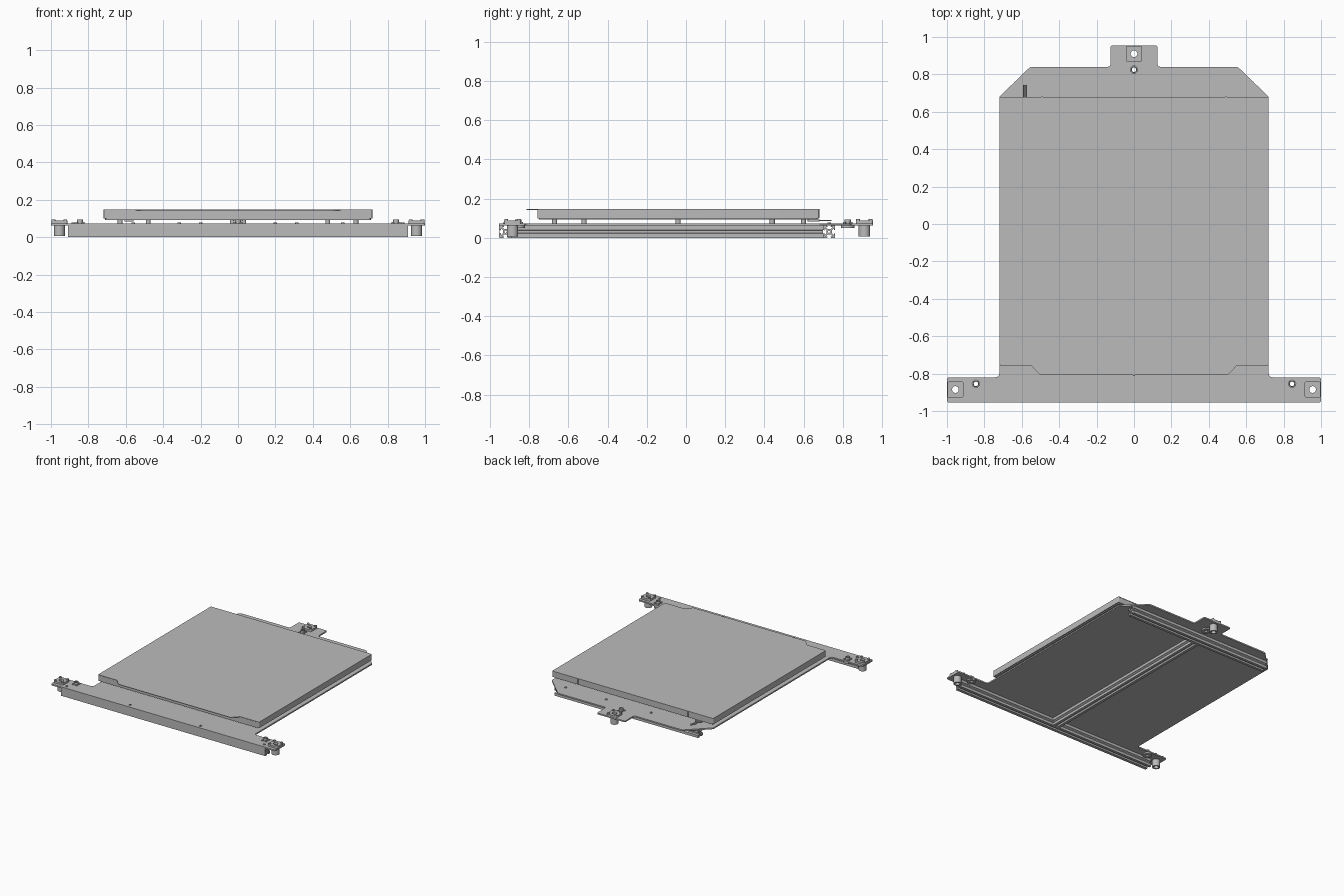
import bpy, math
from mathutils import Vector, Matrix

cube = bpy.data.objects.get("Cube")
if cube:
    bpy.data.objects.remove(cube, do_unlink=True)

grey = bpy.data.materials.new("plain grey")
grey.use_nodes = True
GREY = (0.5, 0.5, 0.5, 1)
grey.diffuse_color = GREY
grey.node_tree.nodes["Principled BSDF"].inputs["Base Color"].default_value = GREY


def circle(x, y, r, n=24):
    return [(x + r * math.cos(2 * math.pi * i / n), y + r * math.sin(2 * math.pi * i / n))
            for i in range(n)]


def rounded(corners, steps=5):
    """Outline from (x, y, radius) corners."""
    out = []
    for i, (x, y, r) in enumerate(corners):
        p = Vector((x, y))
        if r == 0:
            out.append((x, y))
            continue
        a = (Vector(corners[i - 1][:2]) - p).normalized()
        b = (Vector(corners[(i + 1) % len(corners)][:2]) - p).normalized()
        d = r / math.tan(a.angle(b) / 2)
        s, e = p + a * d, p + b * d
        for k in range(steps + 1):
            t = k / steps
            q = s * (1 - t) ** 2 + p * 2 * t * (1 - t) + e * t * t
            out.append((q.x, q.y))
    return out


def rect(x, y, w, d, r=0):
    return rounded([(x + sx * w / 2, y + sy * d / 2, r)
                    for sx, sy in ((-1, -1), (1, -1), (1, 1), (-1, 1))])


def prism(name, loops, z0, z1, matrix=None):
    """Outline with holes, raised from z0 to z1."""
    curve = bpy.data.curves.new(name, 'CURVE')
    curve.dimensions = '2D'
    curve.fill_mode = 'BOTH'
    curve.extrude = (z1 - z0) / 2
    for loop in loops:
        spline = curve.splines.new('POLY')
        spline.points.add(len(loop) - 1)
        for point, (x, y) in zip(spline.points, loop):
            point.co = (x, y, 0, 1)
        spline.use_cyclic_u = True
    obj = bpy.data.objects.new(name, curve)
    bpy.context.collection.objects.link(obj)
    obj.matrix_world = (matrix or Matrix()) @ Matrix.Translation((0, 0, (z0 + z1) / 2))
    curve.materials.append(grey)
    bpy.ops.object.select_all(action='DESELECT')
    obj.select_set(True)
    bpy.context.view_layer.objects.active = obj
    bpy.ops.object.convert(target='MESH')
    bpy.ops.object.shade_smooth_by_angle(angle=math.radians(35))
    return obj


def mirrored(points):
    return points + [(-x, y, r) for x, y, r in reversed(points)]


# Mounting points: outer pivots and the screw nuts beside them
pivots = [(-0.955, -0.885), (0.955, -0.885), (0, 0.91)]
nuts = [(-0.845, -0.855), (0.845, -0.855), (0, 0.825)]

# Carrier plate
outline = mirrored([(1, -0.955, 0.012), (1, -0.82, 0.012), (0.72, -0.82, 0.025),
                    (0.72, 0.68, 0.01), (0.555, 0.84, 0.03), (0.125, 0.84, 0.02),
                    (0.125, 0.955, 0.012)])
prism("carrier_plate", [rounded(outline)] + [circle(x, y, 0.02) for x, y in pivots + nuts],
      0.062, 0.073)

# Slotted rails
H = 0.031
slot = [(H, -H), (H, -0.01), (0.024, -0.007), (0.024, -0.017), (0.014, -0.008),
        (0.014, 0.008), (0.024, 0.017), (0.024, 0.007), (H, 0.01)]
profile = []
for k in range(4):
    c, s = round(math.cos(k * math.pi / 2)), round(math.sin(k * math.pi / 2))
    profile += [(x * c - y * s, x * s + y * c) for x, y in slot]
section = [profile, circle(0, 0, 0.006, 12)]
along_x = Matrix.Rotation(math.pi / 2, 4, 'Y')
along_y = Matrix.Rotation(-math.pi / 2, 4, 'X')
prism("front_rail", section, -0.91, 0.91, Matrix.Translation((0, -0.92, H)) @ along_x)
prism("back_rail", section, -0.64, 0.64, Matrix.Translation((0, 0.73, H)) @ along_x)
prism("middle_rail", section, -0.889, 0.699, Matrix.Translation((0, 0, H)) @ along_y)
prism("front_rail_cover", [rect(0, -0.953, 1.82, 0.004)], 0.001, 0.062)

# Heated bed, its insulation and the removable sheet with a grip tab
prism("insulation", [rect(0, -0.04, 1.42, 1.42, 0.01)], 0.093, 0.1)
prism("bed", [rect(0, -0.04, 1.436, 1.436, 0.008)], 0.099, 0.143)
prism("bed_sheet", [rounded(mirrored([(0.5, -0.808, 0.01), (0.55, -0.757, 0.01),
                                      (0.718, -0.757, 0.008), (0.718, 0.68, 0.004)]))],
      0.143, 0.147)
prism("grip_notch_pin", [circle(0, -0.808, 0.006, 12)], 0.143, 0.147)

# Bed standoffs
for x, y in ((0.63, -0.67), (0.63, -0.04), (0.63, 0.6), (0.48, -0.52), (0.48, 0.44)):
    for side in (-1, 1):
        prism("bed_standoff", [circle(side * x, y, 0.013, 16)], 0.073, 0.094)

# Pivot mounts: block, corner screws and hanging bearing
for x, y in pivots:
    prism("pivot_block", [rect(x, y, 0.086, 0.086, 0.012), circle(x, y, 0.018)], 0.073, 0.088)
    prism("pivot_bearing", [circle(x, y, 0.029), circle(x, y, 0.018)], 0.006, 0.062)
    for sx in (-1, 1):
        for sy in (-1, 1):
            prism("pivot_screw", [circle(x + sx * 0.032, y + sy * 0.032, 0.01, 12)],
                  0.088, 0.095)

# Lead screw nuts: flange under the plate, sleeve through it, four screws
for x, y in nuts:
    prism("nut_flange", [circle(x, y, 0.034), circle(x, y, 0.012)], 0.051, 0.062)
    prism("nut_sleeve", [circle(x, y, 0.017), circle(x, y, 0.012)], 0.062, 0.094)
    for sx in (-1, 1):
        for sy in (-1, 1):
            prism("nut_screw", [circle(x + sx * 0.017, y + sy * 0.017, 0.007, 12)],
                  0.062, 0.08)

# Screws holding the plate to the rails
for x, y in ((0.88, -0.925), (0.315, -0.925), (0.2, 0.73), (0.56, 0.73)):
    for side in (-1, 1):
        prism("rail_screw", [circle(side * x, y, 0.009, 12)], 0.073, 0.079)
for side in (-1, 1):
    prism("sheet_stop", [circle(side * 0.49, 0.676, 0.006, 12)], 0.1, 0.143)

# Wiring at the back: a row of cables leaving the bed
prism("cable_clip", [rect(-0.583, 0.65, 0.05, 0.06, 0.004)], 0.083, 0.093)
for i in range(4):
    prism("cable", [circle(-0.592 + i * 0.006, 0.088, 0.0027, 8)], 0.62, 0.742,
          Matrix(((1, 0, 0, 0), (0, 0, 1, 0), (0, 1, 0, 0), (0, 0, 0, 1))))
